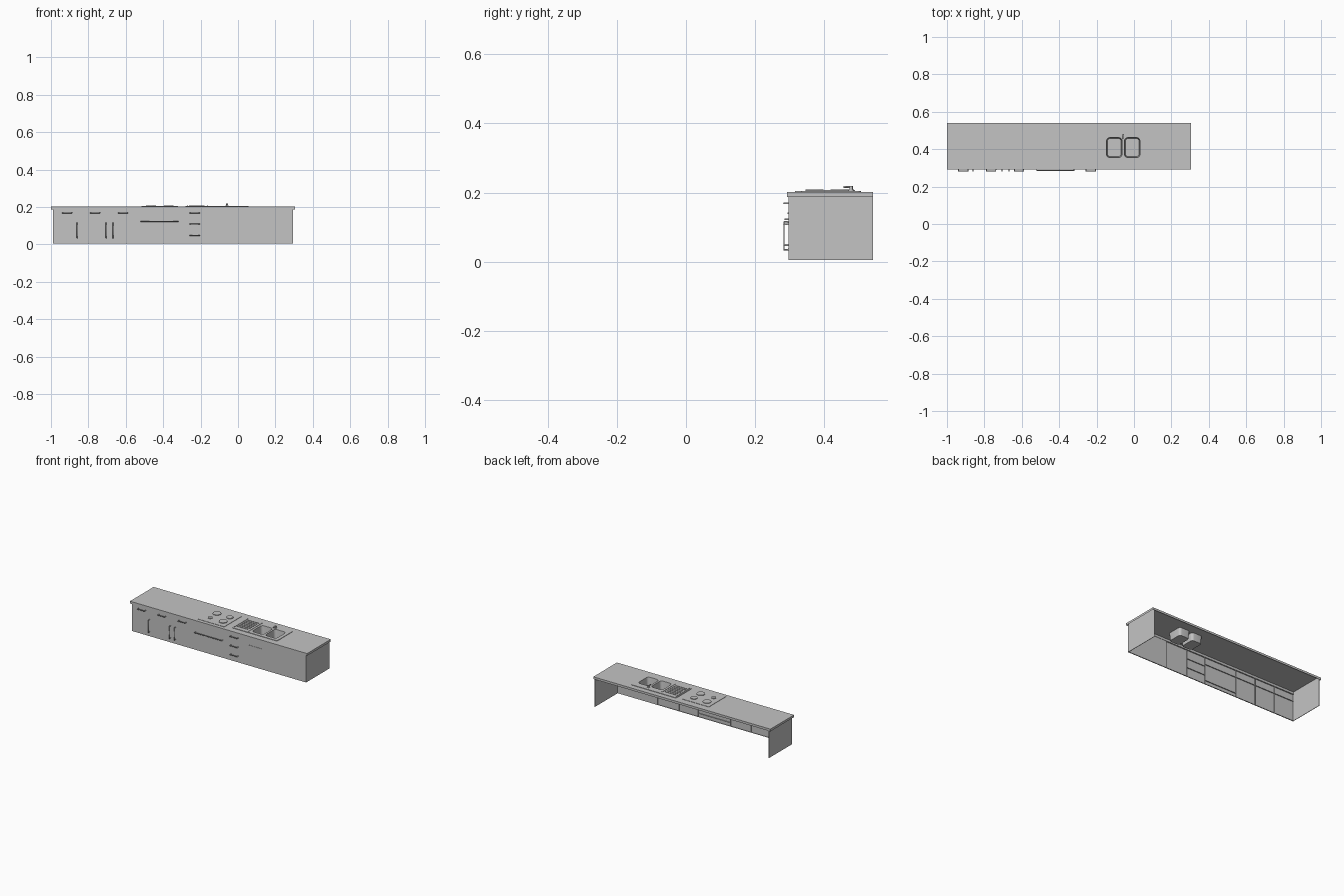
import bpy, bmesh, math
from mathutils import Vector

cube = bpy.data.objects.get("Cube")
if cube:
    bpy.data.objects.remove(cube, do_unlink=True)

grey = bpy.data.materials.new("plain grey")
grey.use_nodes = True
GREY = (0.55, 0.55, 0.55, 1)
grey.diffuse_color = GREY
grey.node_tree.nodes["Principled BSDF"].inputs["Base Color"].default_value = GREY

# Main levels and planes
LEFT, RIGHT, BACK = -0.988, 0.295, 0.54
BASE, TOP, LIP = 0.005, 0.202, 0.187
FRAME, FACE = 0.302, 0.296


def finish(name, bm):
    mesh = bpy.data.meshes.new(name)
    bm.to_mesh(mesh)
    bm.free()
    mesh.materials.append(grey)
    obj = bpy.data.objects.new(name, mesh)
    bpy.context.collection.objects.link(obj)
    return obj


def smooth(obj):
    bpy.ops.object.select_all(action='DESELECT')
    obj.select_set(True)
    bpy.context.view_layer.objects.active = obj
    bpy.ops.object.shade_smooth_by_angle()


def box(name, low, high):
    bm = bmesh.new()
    bmesh.ops.create_cube(bm, size=1)
    low, high = Vector(low), Vector(high)
    for v in bm.verts:
        v.co = (low + high) / 2 + v.co * (high - low)
    return finish(name, bm)


def cylinder(name, x, y, z, radius, height, sides=24):
    bm = bmesh.new()
    bmesh.ops.create_cone(bm, cap_ends=True, segments=sides,
                          radius1=radius, radius2=radius, depth=height)
    bmesh.ops.translate(bm, verts=bm.verts, vec=(x, y, z + height / 2))
    obj = finish(name, bm)
    smooth(obj)
    return obj


def tube(name, points, radius):
    curve = bpy.data.curves.new(name, 'CURVE')
    curve.dimensions = '3D'
    curve.bevel_depth = radius
    curve.bevel_resolution = 1
    curve.use_fill_caps = True
    spline = curve.splines.new('POLY')
    spline.points.add(len(points) - 1)
    for p, co in zip(spline.points, points):
        p.co = (*co, 1)
    curve.materials.append(grey)
    obj = bpy.data.objects.new(name, curve)
    bpy.context.collection.objects.link(obj)
    bpy.ops.object.select_all(action='DESELECT')
    obj.select_set(True)
    bpy.context.view_layer.objects.active = obj
    bpy.ops.object.convert(target='MESH')


def handle(name, a, b, reach=0.283):
    """Bar handle between two (x, z) points on the front."""
    (xa, za), (xb, zb) = a, b
    tube(name, [(xa, FACE, za), (xa, reach, za), (xb, reach, zb), (xb, FACE, zb)], 0.003)


def rounded(x0, x1, y0, y1, z, r):
    """Counter-clockwise outline of a rectangle with round corners."""
    if r == 0:
        return [(x0, y0, z), (x1, y0, z), (x1, y1, z), (x0, y1, z)]
    pts = []
    centres = [(x1 - r, y1 - r), (x0 + r, y1 - r), (x0 + r, y0 + r), (x1 - r, y0 + r)]
    for q, (cx, cy) in enumerate(centres):
        for i in range(6):
            a = math.pi / 2 * (q + i / 5)
            pts.append((cx + r * math.cos(a), cy + r * math.sin(a), z))
    return pts


def loop(bm, pts):
    verts = [bm.verts.new(p) for p in pts]
    n = len(verts)
    return verts, [bm.edges.new((verts[i], verts[(i + 1) % n])) for i in range(n)]


def walls(bm, upper, lower):
    n = len(upper)
    for i in range(n):
        j = (i + 1) % n
        bm.faces.new((lower[i], lower[j], upper[j], upper[i]))


def holed_sheet(name, rect, r, z, drop, holes):
    """Flat sheet with a skirt round it and rounded openings."""
    bm = bmesh.new()
    outer, edges = loop(bm, rounded(*rect, z, r))
    for h in holes:
        edges += loop(bm, rounded(*h, z, 0.018))[1]
    bmesh.ops.triangle_fill(bm, use_beauty=True, edges=edges, normal=(0, 0, 1))
    walls(bm, outer, [bm.verts.new((v.co.x, v.co.y, z - drop)) for v in outer])
    return finish(name, bm)


# Worktop, sink surround and basins
basins = [(-0.147, -0.064, 0.355, 0.462), (-0.051, 0.032, 0.355, 0.462)]
holed_sheet("worktop", (-1.0, 0.305, 0.2915, BACK), 0, TOP, TOP - LIP, basins)
holed_sheet("sink_surround", (-0.28, 0.055, 0.332, 0.505), 0.012, TOP + 0.003, 0.003, basins)
for side, (x0, x1, y0, y1) in zip(("right", "left"), basins):
    bm = bmesh.new()
    rim = loop(bm, rounded(x0, x1, y0, y1, TOP + 0.003, 0.018))[0]
    s = 0.005
    floor = loop(bm, rounded(x0 + s, x1 - s, y0 + s, y1 - s, 0.152, 0.015))[0]
    walls(bm, floor, rim)
    bm.faces.new(floor)
    smooth(finish(side + "_basin", bm))
    cylinder(side + "_drain", (x0 + x1) / 2, (y0 + y1) / 2, 0.152, 0.010, 0.002, 16)

# Draining board with raised edge and ridges
for i in range(7):
    y = 0.362 + i * 0.018
    box("drainer_ridge", (-0.262, y, TOP), (-0.178, y + 0.004, TOP + 0.0055))
for x in (-0.272, -0.166):
    box("drainer_edge", (x, 0.345, TOP), (x + 0.005, 0.488, TOP + 0.0055))

# Tap
cylinder("tap_base", -0.058, 0.477, TOP, 0.008, 0.006, 16)
cylinder("tap_stem", -0.058, 0.477, TOP, 0.005, 0.017, 16)
tube("tap_spout", [(-0.058, 0.477, 0.216), (-0.058, 0.455, 0.216)], 0.003)

# Hob with four plates
box("hob", (-0.515, 0.315, TOP), (-0.322, 0.495, TOP + 0.002))
for x, y, r in ((-0.465, 0.443, 0.026), (-0.370, 0.443, 0.021),
                (-0.465, 0.372, 0.015), (-0.370, 0.372, 0.026)):
    cylinder("hob_plate", x, y, TOP, r, 0.006, 32)

# Cabinet sides
for name, x in (("right_side", LEFT), ("left_side", RIGHT - 0.003)):
    box(name, (x, FRAME, BASE), (x + 0.003, BACK, TOP))


def fronts(name, x0, x1, levels):
    """Column of raised fronts with grooves between, open at the back."""
    bm = bmesh.new()
    for z0, z1 in zip(levels, levels[1:]):
        quad = [(x0, FRAME, z0), (x1, FRAME, z0), (x1, FRAME, z1), (x0, FRAME, z1)]
        face = bm.faces.new([bm.verts.new(p) for p in quad])
        bmesh.ops.inset_individual(bm, faces=[face], thickness=0.003)
        ext = bmesh.ops.extrude_discrete_faces(bm, faces=[face])["faces"]
        bmesh.ops.translate(bm, verts=ext[0].verts, vec=(0, FACE - FRAME, 0))
    bmesh.ops.remove_doubles(bm, verts=bm.verts, dist=0.0001)
    finish(name, bm)


# Three cupboards, each a drawer over a door
WIDTH = 0.1493
for i, knob in enumerate((-0.860, -0.705, -0.668)):
    x0 = LEFT + i * WIDTH
    fronts("cupboard_fronts", x0, x0 + WIDTH, (BASE, 0.140, LIP))
    mid = x0 + WIDTH / 2
    handle("drawer_handle", (mid - 0.025, 0.169), (mid + 0.025, 0.169))
    handle("door_handle", (knob, 0.035), (knob, 0.115))

# Oven
fronts("oven_fronts", -0.540, -0.300, (BASE, 0.030, 0.140, LIP))
handle("oven_handle", (-0.520, 0.123), (-0.320, 0.123), 0.286)

# Drawer stack
fronts("drawer_stack", -0.300, -0.160, (BASE, 0.066, 0.127, LIP))
for z in (0.048, 0.108, 0.169):
    handle("stack_handle", (-0.257, z), (-0.205, z))

# Dishwasher and plain end panel
fronts("dishwasher_front", -0.160, 0.0, (BASE, LIP))
box("dishwasher_grip", (-0.125, FACE - 0.002, 0.138), (-0.025, FACE, 0.142))
box("end_panel", (0.0, FACE, BASE), (RIGHT, FRAME, LIP))

# Rail closing the gap under the worktop
box("top_rail", (LEFT, FRAME, LIP), (RIGHT, FRAME + 0.002, TOP))
